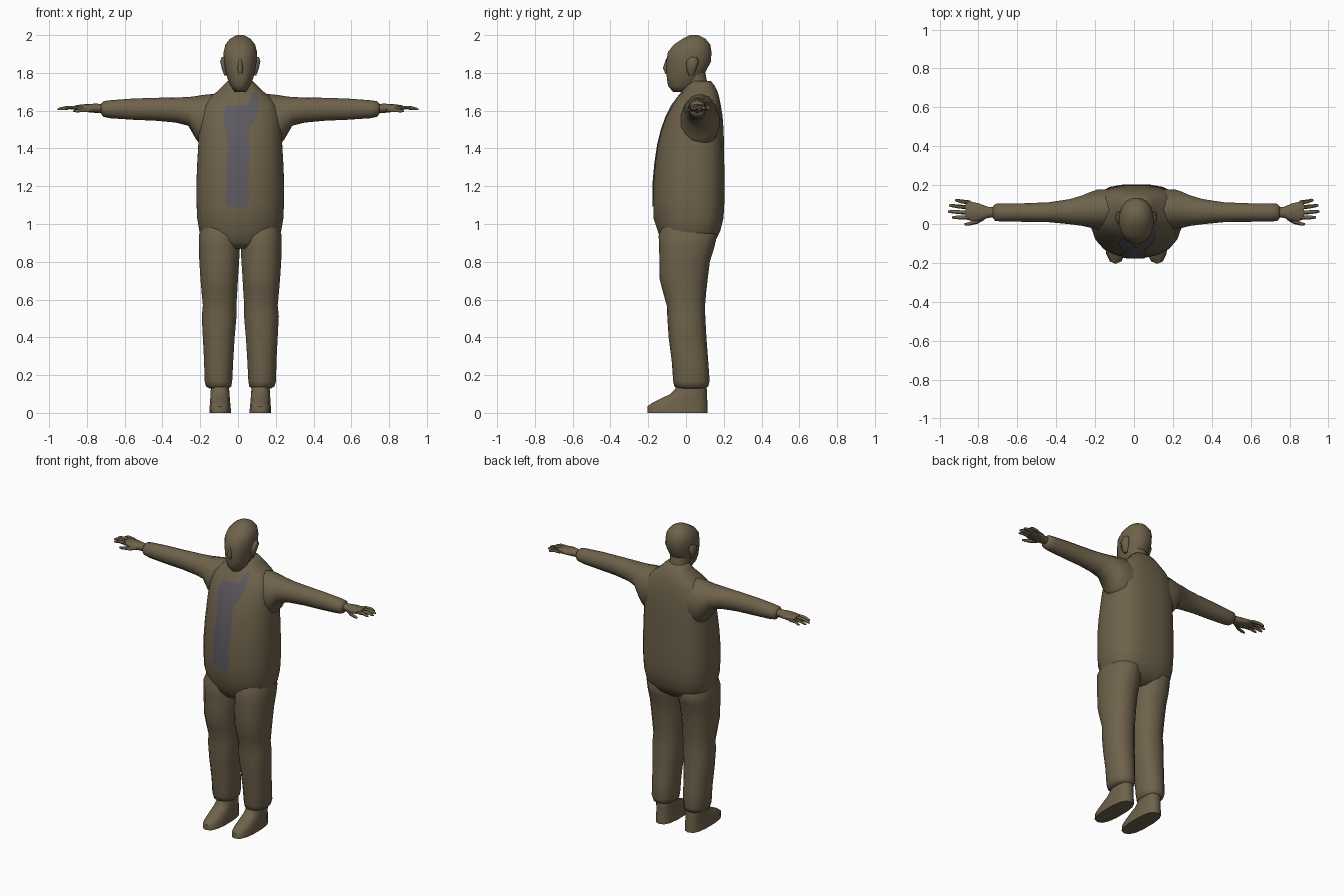
import bpy, bmesh, math
from mathutils import Vector
from mathutils.bvhtree import BVHTree

CX = 0.012  # the figure's mirror line


def material(name, rgb):
    m = bpy.data.materials.new(name)
    m.diffuse_color = (*rgb, 1)
    return m


OLIVE = material("olive_brown", (0.156, 0.122, 0.070))
SLATE = material("slate_grey", (0.108, 0.102, 0.118))


def finish(name, bm, mat, angle=60):
    bmesh.ops.recalc_face_normals(bm, faces=bm.faces)
    me = bpy.data.meshes.new(name)
    bm.to_mesh(me)
    bm.free()
    ob = bpy.data.objects.new(name, me)
    bpy.context.collection.objects.link(ob)
    me.materials.append(mat)
    bpy.ops.object.select_all(action='DESELECT')
    ob.select_set(True)
    bpy.context.view_layer.objects.active = ob
    bpy.ops.object.shade_smooth_by_angle(angle=math.radians(angle))
    return ob


def power(v, p):
    return math.copysign(abs(v) ** p, v)


def loft(name, rings, axis='Z', sides=16, lo=1.0, hi=1.0, place=None, angle=60):
    """Rings are (position, a0, a1, b0, b1); lo/hi square off the two b halves."""
    bm = bmesh.new()
    loops = []
    for t, a0, a1, b0, b1 in rings:
        loop = []
        for i in range(sides):
            w = 2 * math.pi * (i + 0.5) / sides
            p = hi if math.sin(w) > 0 else lo
            a = (a0 + a1) / 2 + (a1 - a0) / 2 * power(math.cos(w), p)
            b = (b0 + b1) / 2 + (b1 - b0) / 2 * power(math.sin(w), p)
            co = Vector((a, b, t) if axis == 'Z' else (t, a, b))
            loop.append(bm.verts.new(place(co) if place else co))
        loops.append(loop)
    for l0, l1 in zip(loops, loops[1:]):
        for i in range(sides):
            j = (i + 1) % sides
            bm.faces.new((l0[i], l0[j], l1[j], l1[i]))
    bm.faces.new(loops[0])
    bm.faces.new(loops[-1])
    return finish(name, bm, OLIVE, angle)


def tube(name, path, place, sides=6):
    """Tapered finger along points (x, y, z, radius)."""
    bm = bmesh.new()
    loops = []
    for x, y, z, r in path:
        loops.append([bm.verts.new(place(Vector((
            x, y + r * math.cos(2 * math.pi * i / sides),
            z + r * math.sin(2 * math.pi * i / sides))))) for i in range(sides)])
    for l0, l1 in zip(loops, loops[1:]):
        for i in range(sides):
            j = (i + 1) % sides
            bm.faces.new((l0[i], l0[j], l1[j], l1[i]))
    bm.faces.new(loops[0])
    bm.faces.new(loops[-1])
    return finish(name, bm, OLIVE)


# Torso: half width, front and back at each height
torso_rows = [(0.87, .13, -.10, .10), (0.91, .19, -.135, .155), (0.96, .218, -.15, .182),
              (1.03, .23, -.174, .20), (1.12, .234, -.176, .205), (1.22, .234, -.174, .205),
              (1.32, .230, -.165, .204), (1.42, .224, -.150, .203), (1.50, .222, -.130, .20),
              (1.57, .215, -.105, .195), (1.63, .20, -.075, .185), (1.67, .165, -.05, .177),
              (1.70, .125, -.025, .168), (1.735, .088, .0, .15), (1.757, .068, .015, .132)]
torso = loft("torso", [(z, CX - w, CX + w, f, b) for z, w, f, b in torso_rows],
             sides=20, lo=0.9, hi=0.68)

# Shirt panel laid on the chest, from rows of left and right edges
tree = BVHTree.FromObject(torso, bpy.context.evaluated_depsgraph_get())


def panel(name, rows, cols=6):
    bm = bmesh.new()
    grid = []
    for z, x0, x1 in rows:
        line = []
        for i in range(cols + 1):
            x = x0 + (x1 - x0) * i / cols
            hit = tree.ray_cast(Vector((x, -1, z)), Vector((0, 1, 0)))[0]
            line.append(bm.verts.new((x, hit.y - 0.005, z)))
        grid.append(line)
    for r0, r1 in zip(grid, grid[1:]):
        for i in range(cols):
            bm.faces.new((r0[i], r0[i + 1], r1[i + 1], r1[i]))
    ob = finish(name, bm, SLATE)
    if ob.data.polygons[0].normal.y > 0:
        ob.data.flip_normals()


panel("shirt_front", [(1.09, -.045, .045), (1.10, -.06, .055), (1.14, -.066, .058),
                      (1.22, -.06, .054), (1.32, -.064, .06), (1.42, -.052, .06),
                      (1.50, -.066, .056), (1.54, -.076, .085), (1.57, -.077, .096),
                      (1.61, -.07, .108), (1.63, -.055, .11)])
panel("shirt_collar", [(1.63, .05, .11), (1.65, .064, .108), (1.67, .068, .106),
                       (1.70, .085, .10)], 3)

# Head, neck and face
head_rows = [(1.70, .03, -.07, .03), (1.73, .052, -.096, .065), (1.77, .069, -.103, .085),
             (1.81, .079, -.106, .108), (1.86, .088, -.106, .134), (1.91, .09, -.098, .137),
             (1.95, .08, -.066, .13), (1.98, .056, -.02, .105), (2.0, .02, .02, .065)]
loft("head", [(z, CX - w, CX + w, f, b) for z, w, f, b in head_rows], lo=0.95, hi=0.9)
loft("neck", [(1.67, CX - .07, CX + .07, -.02, .13), (1.75, CX - .06, CX + .06, -.02, .115),
              (1.82, CX - .065, CX + .065, -.03, .10)], sides=12)
loft("nose", [(1.795, CX - .012, CX + .012, -.11, -.08),
              (1.825, CX - .016, CX + .016, -.124, -.08),
              (1.875, CX - .007, CX + .007, -.107, -.08)], sides=8)


def mirrored(s, stretch=1.0, start=0.73):
    def place(co):
        u = co.x if co.x < start else start + (co.x - start) * stretch
        return Vector((CX + s * u, co.y, co.z))
    return place


for side, s in (("left", -1), ("right", 1)):
    place = mirrored(s)
    # Ear
    loft(side + "_ear", [(1.785, .07, .085, .015, .04), (1.82, .07, .098, .0, .058),
                         (1.86, .07, .108, .0, .07), (1.885, .07, .10, .025, .06)],
         sides=8, place=place)
    # Sleeve, widening into the shoulder
    loft(side + "_sleeve", [(.13, -.03, .18, 1.40, 1.69), (.20, -.03, .18, 1.405, 1.683),
                            (.235, -.022, .168, 1.45, 1.677), (.275, -.012, .15, 1.52, 1.672),
                            (.34, -.003, .13, 1.537, 1.67), (.45, .008, .113, 1.547, 1.668),
                            (.57, .01, .108, 1.552, 1.664), (.69, .012, .107, 1.56, 1.655),
                            (.725, .014, .105, 1.568, 1.65), (.738, .03, .09, 1.585, 1.635)],
         axis='X', sides=14, place=place)
    # Hand and fingers
    hold = mirrored(s, 1.12 if s < 0 else 1.0)
    loft(side + "_hand", [(.71, .035, .085, 1.59, 1.635), (.76, .03, .09, 1.588, 1.637),
                          (.80, .012, .108, 1.592, 1.636), (.84, .014, .118, 1.598, 1.631),
                          (.862, .022, .118, 1.603, 1.627)],
         axis='X', sides=10, place=hold)
    for name, y0, y1, tip in (("little_finger", .11, .122, .912), ("ring_finger", .085, .095, .938),
                              ("middle_finger", .058, .064, .943), ("index_finger", .033, .034, .925)):
        mid = (.85 + tip) / 2
        tube(side + "_" + name, [(.84, y0, 1.615, .011), (mid, (y0 + y1) / 2, 1.617, .010),
                                 (tip - .01, y1, 1.61, .008), (tip, y1, 1.607, .004)], hold)
    tube(side + "_thumb", [(.775, .035, 1.608, .014), (.81, .012, 1.603, .012),
                           (.85, .0, 1.599, .009), (.868, -.001, 1.597, .005)], hold)
    # Trouser leg
    loft(side + "_leg", [(1.0, .02, .20, -.12, .13), (.94, .0, .222, -.145, .165),
                         (.87, .0, .222, -.142, .148), (.80, .004, .219, -.141, .126),
                         (.71, .01, .213, -.14, .115), (.64, .014, .207, -.122, .107),
                         (.57, .019, .20, -.102, .101), (.51, .018, .206, -.099, .102),
                         (.40, .028, .20, -.092, .108), (.27, .036, .193, -.075, .118),
                         (.17, .041, .191, -.068, .125), (.14, .046, .183, -.062, .118),
                         (.13, .06, .165, -.04, .10)],
         sides=14, lo=0.88, hi=0.88, place=place)
    # Shoe
    loft(side + "_shoe", [(0, .048, .165, -.205, .115), (.035, .05, .163, -.205, .115),
                          (.052, .052, .161, -.18, .114), (.075, .054, .16, -.135, .112),
                          (.10, .056, .159, -.082, .11), (.125, .058, .157, -.058, .11),
                          (.18, .06, .155, -.045, .10)],
         sides=14, lo=0.8, hi=0.75, place=place, angle=50)
